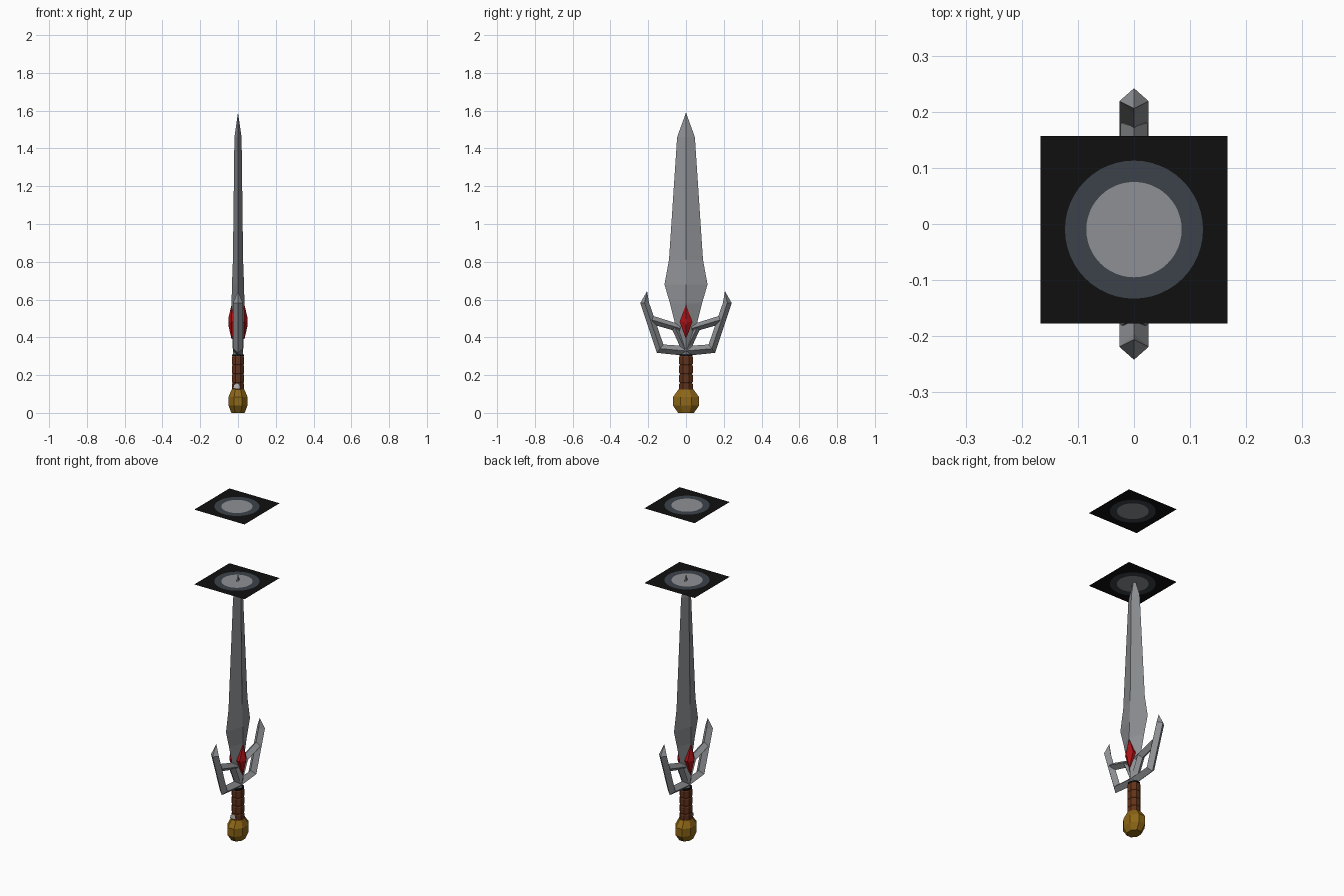
import bpy, bmesh, math
from mathutils import Vector

if "Cube" in bpy.data.objects:
    bpy.data.objects.remove(bpy.data.objects["Cube"])


def material(name, rgb):
    m = bpy.data.materials.new(name)
    m.diffuse_color = (*rgb, 1)
    m.use_nodes = True
    m.node_tree.nodes["Principled BSDF"].inputs["Base Color"].default_value = m.diffuse_color
    return m


STEEL = material("steel grey", (0.27, 0.28, 0.295))
SLATE = material("slate blue", (0.045, 0.055, 0.07))
BLACK = material("black", (0.005, 0.005, 0.005))
RED = material("gem red", (0.40, 0.006, 0.008))
BROWN = material("leather brown", (0.12, 0.032, 0.01))
GOLD = material("dark gold", (0.27, 0.135, 0.008))
PALE = material("pale grey", (0.5, 0.5, 0.5))


def finish(bm, name, *mats, weld=True):
    if weld:
        bmesh.ops.remove_doubles(bm, verts=bm.verts, dist=0.0005)
        bmesh.ops.recalc_face_normals(bm, faces=bm.faces)
    me = bpy.data.meshes.new(name)
    bm.to_mesh(me)
    bm.free()
    for m in mats:
        me.materials.append(m)
    ob = bpy.data.objects.new(name, me)
    bpy.context.collection.objects.link(ob)
    return ob


def loft(bm, rings):
    """Skin a list of equal-length point rings and cap both ends."""
    vs = [[bm.verts.new(p) for p in r] for r in rings]
    n = len(rings[0])
    for a, b in zip(vs, vs[1:]):
        for i in range(n):
            j = (i + 1) % n
            bm.faces.new((a[i], a[j], b[j], b[i]))
    bm.faces.new(vs[0][::-1])
    bm.faces.new(vs[-1])


def diamond(x, y, z):
    return [(x, 0, z), (0, y, z), (-x, 0, z), (0, -y, z)]


def octagon(x, y, z):
    k = 1 / math.cos(math.pi / 8)
    return [(x * k * math.cos((i + .5) * math.pi / 4),
             y * k * math.sin((i + .5) * math.pi / 4), z) for i in range(8)]


def bar(bm, path, side):
    """Diamond-section bar in the yz plane; path holds (y, z, half thickness, half depth)."""
    pts = [Vector((0, p[0] * side, p[1])) for p in path]
    rings = []
    for i, p in enumerate(pts):
        t = Vector()
        if i > 0:
            t += (p - pts[i - 1]).normalized()
        if i < len(pts) - 1:
            t += (pts[i + 1] - p).normalized()
        t.normalize()
        n = Vector((0, -t.z, t.y))
        w, d = path[i][2:]
        x = Vector((d, 0, 0))
        rings.append([p + n * w, p + x, p - n * w, p - x])
    loft(bm, rings)


# blade, flaring above the guard and running down through it
bm = bmesh.new()
loft(bm, [diamond(*s) for s in [
    (0.026, 0.028, 0.305), (0.034, 0.055, 0.46), (0.034, 0.085, 0.58),
    (0.032, 0.114, 0.68), (0.027, 0.09, 0.81), (0.019, 0.047, 1.46),
    (0.0001, 0.0001, 1.59)]])
finish(bm, "blade", STEEL)

# guard: swept horns, inner struts and braces, mirrored in y
bm = bmesh.new()
for s in (1, -1):
    bar(bm, [(0, 0.328, 0.026, 0.027), (0.137, 0.340, 0.028, 0.026),
             (0.219, 0.583, 0.023, 0.026), (0.206, 0.645, 0.0001, 0.0001)], s)
    bar(bm, [(0.03, 0.447, 0.02, 0.026), (0.18, 0.492, 0.022, 0.024)], s)
    bar(bm, [(0.0, 0.325, 0.018, 0.024), (0.062, 0.46, 0.018, 0.024)], s)
finish(bm, "guard", STEEL)

# gem, faceted out on both faces
bm = bmesh.new()


def gem_ring(x, k):
    return [(x, 0.034 * k, 0.482), (x, 0, 0.482 + 0.092 * k),
            (x, -0.034 * k, 0.482), (x, 0, 0.482 - 0.092 * k)]


loft(bm, [gem_ring(-0.051, 0.2), gem_ring(-0.034, 1), gem_ring(0.034, 1), gem_ring(0.051, 0.2)])
finish(bm, "gem", RED)

# wrapped grip with shallow grooves
bm = bmesh.new()
rings = []
for i in range(4):
    z = 0.11 + i * 0.048
    rings += [octagon(0.029, 0.032, z), octagon(0.032, 0.036, z + 0.006),
              octagon(0.032, 0.036, z + 0.042)]
rings.append(octagon(0.029, 0.032, 0.302))
loft(bm, rings)
finish(bm, "grip", BROWN)

# dark collar between grip and guard
bm = bmesh.new()
loft(bm, [octagon(0.031, 0.035, 0.300), octagon(0.031, 0.035, 0.309)])
finish(bm, "collar", BLACK)

# pommel
bm = bmesh.new()
loft(bm, [octagon(0.035, 0.042, 0), octagon(0.05, 0.068, 0.038),
          octagon(0.05, 0.068, 0.085), octagon(0.034, 0.040, 0.124)])
finish(bm, "pommel", GOLD)

# small pale scuff on the front of the grip
bm = bmesh.new()
bm.faces.new([bm.verts.new((x, -0.037, z)) for x, z in
              [(-0.028, 0.128), (0.008, 0.13), (0.006, 0.15), (-0.008, 0.156), (-0.022, 0.148)]])
finish(bm, "grip_scuff", PALE, weld=False)

# two flat square plates with concentric rounds
N = 48
for name, z in (("lower_plate", 1.55), ("upper_plate", 2.0)):
    bm = bmesh.new()

    def ring(f):
        out = []
        for i in range(N):
            a = math.tau * (i + 6) / N
            r = f(a)
            out.append(bm.verts.new((r * math.cos(a), r * math.sin(a) - 0.01, z)))
        return out

    inner = ring(lambda a: 0.085)
    outer = ring(lambda a: 0.123)
    square = ring(lambda a: 0.167 / max(abs(math.cos(a)), abs(math.sin(a))))
    bm.faces.new(inner)
    for k, (a, b) in enumerate(((inner, outer), (outer, square))):
        for i in range(N):
            j = (i + 1) % N
            bm.faces.new((a[i], b[i], b[j], a[j])).material_index = k + 1
    finish(bm, name, STEEL, SLATE, BLACK, weld=False)
